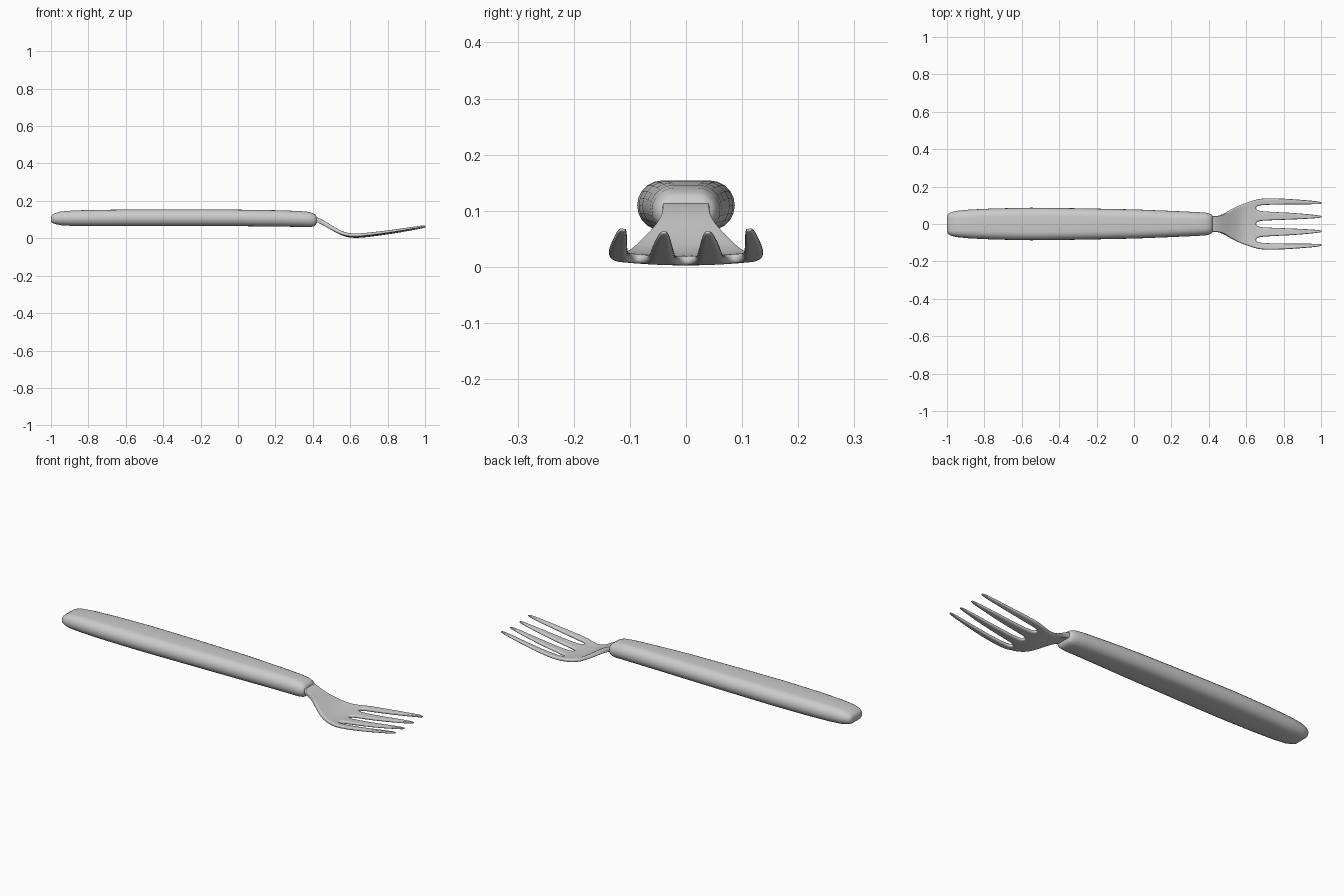
import bpy, bmesh
from math import sin, cos, pi

if "Cube" in bpy.data.objects:
    bpy.data.objects.remove(bpy.data.objects["Cube"])


def make_object(name, bm):
    bmesh.ops.recalc_face_normals(bm, faces=bm.faces)
    mesh = bpy.data.meshes.new(name)
    bm.to_mesh(mesh)
    bm.free()
    obj = bpy.data.objects.new(name, mesh)
    bpy.context.collection.objects.link(obj)
    for o in bpy.context.selected_objects:
        o.select_set(False)
    obj.select_set(True)
    bpy.context.view_layer.objects.active = obj
    return obj


def lerp_table(table, x):
    if x <= table[0][0]:
        return table[0][1]
    for (x0, v0), (x1, v1) in zip(table, table[1:]):
        if x <= x1:
            return v0 + (v1 - v0) * (x - x0) / (x1 - x0)
    return table[-1][1]


# Handle: stadium sections (x, half width, bottom z, top z) lofted along x
sections = [
    (-1.0, .040, .090, .115), (-.995, .052, .083, .124), (-.98, .062, .077, .134),
    (-.95, .070, .070, .143), (-.88, .077, .066, .149), (-.75, .083, .065, .152),
    (-.55, .087, .065, .154), (-.3, .084, .065, .154), (0, .078, .065, .153),
    (.2, .070, .063, .150), (.33, .064, .061, .146), (.38, .061, .060, .141),
    (.405, .056, .063, .133), (.415, .050, .070, .126), (.42, .042, .080, .115),
]
bm = bmesh.new()
rings = []
for x, hw, z0, z1 in sections:
    r, zc = (z1 - z0) / 2, (z0 + z1) / 2
    ring = []
    for side in (1, -1):
        for i in range(11):
            a = -pi / 2 + pi * i / 10
            ring.append(bm.verts.new((x, side * (hw - r + r * cos(a)), zc + side * r * sin(a))))
    rings.append(ring)
n = len(rings[0])
for a, b in zip(rings, rings[1:]):
    for i in range(n):
        j = (i + 1) % n
        bm.faces.new((a[i], a[j], b[j], b[i]))
bm.faces.new(rings[0])
bm.faces.new(rings[-1])
make_object("handle", bm)
bpy.ops.object.shade_smooth_by_angle(angle=0.7)

# Head: one sheet that splits into four tines
# rows: x, outer tine outer/inner edge, inner tine outer/inner edge
rows = [(x, o, o * .66, o * .66, 0) for x, o in (
    (.39, .042), (.42, .042), (.45, .043), (.48, .053), (.52, .078),
    (.56, .099), (.60, .114), (.63, .124))]
rows += [
    (.65, .130, .086, .086, 0), (.66, .132, .098, .073, .013),
    (.69, .138, .101, .068, .018), (.76, .138, .104, .064, .020),
    (.85, .133, .105, .060, .024), (.94, .126, .105, .052, .028),
    (.985, .121, .106, .047, .032), (1.003, .117, .108, .043, .035),
]
height = [(.39, .108), (.42, .100), (.45, .087), (.48, .069), (.52, .044), (.56, .022),
          (.60, .012), (.65, .011), (.69, .014), (.76, .022), (.85, .035), (1.0, .060)]
thick = [(.42, .026), (.52, .020), (.65, .017), (.85, .014), (.985, .010), (1.003, .006)]

bm = bmesh.new()
for side in (1, -1):
    for tine in (0, 1):
        prev = None
        for x, *edges in rows:
            y0, y1 = edges[2 * tine:2 * tine + 2]
            line = []
            for i in range(4):
                y = y0 + (y1 - y0) * i / 3
                dish = .45 * y * y * min(1, max(0, (x - .48) / .1))
                line.append(bm.verts.new((x, side * y, lerp_table(height, x) + dish)))
            if prev:
                for i in range(3):
                    f = (prev[i], prev[i + 1], line[i + 1], line[i])
                    bm.faces.new(f if side > 0 else f[::-1])
            prev = line
bmesh.ops.remove_doubles(bm, verts=bm.verts, dist=.0005)
head = make_object("fork_head", bm)

# Thickness tapers toward the tips through a vertex group
group = head.vertex_groups.new(name="thickness")
for v in head.data.vertices:
    group.add([v.index], lerp_table(thick, v.co.x) / .026, 'REPLACE')
solid = head.modifiers.new("Solidify", 'SOLIDIFY')
solid.thickness = .026
solid.offset = 0
solid.vertex_group = group.name
sub = head.modifiers.new("Subdivision", 'SUBSURF')
sub.levels = sub.render_levels = 2
for p in head.data.polygons:
    p.use_smooth = True
